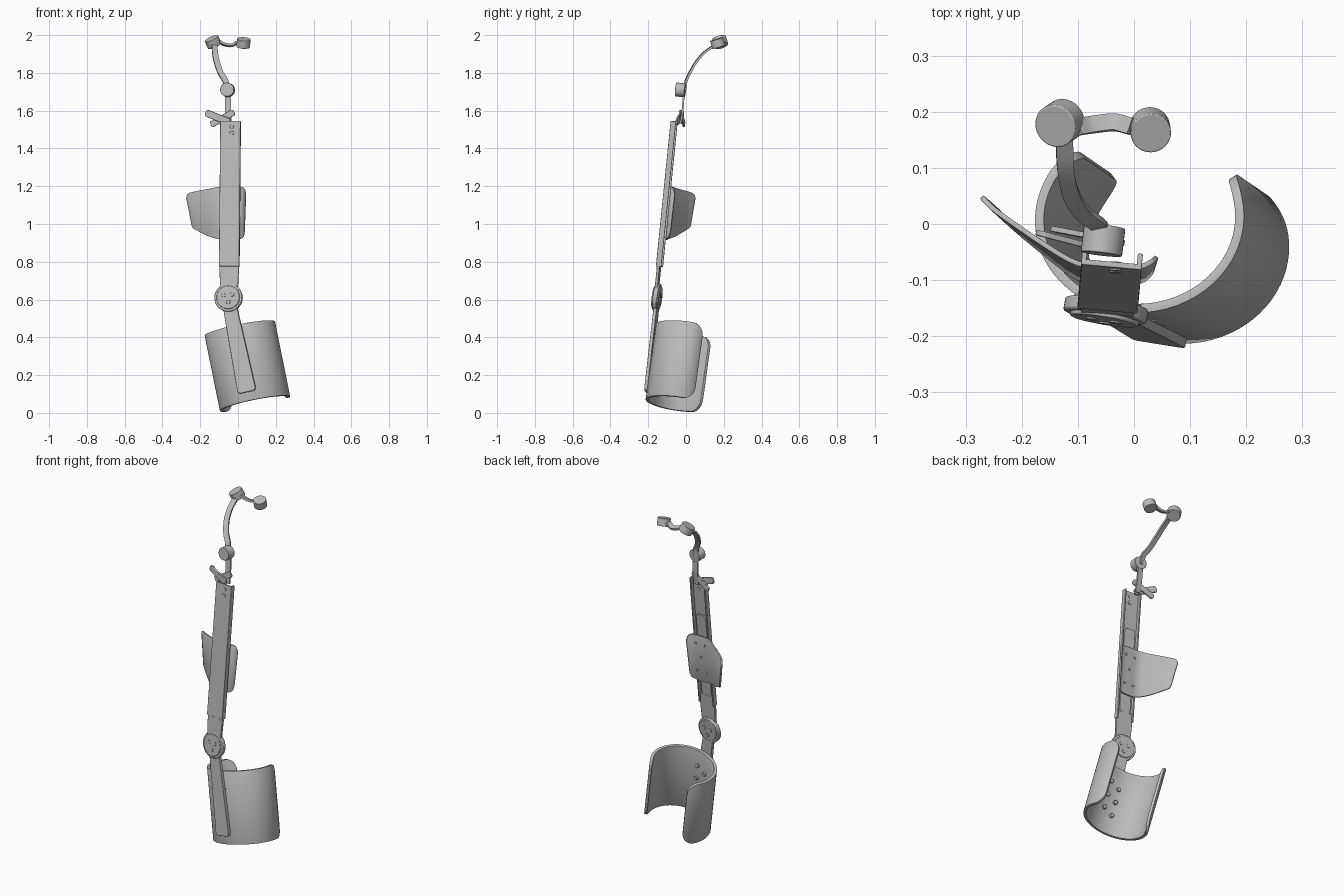
import bpy, bmesh, math
from mathutils import Vector, Matrix

cube = bpy.data.objects.get("Cube")
if cube:
    bpy.data.objects.remove(cube)

grey = bpy.data.materials.new("light_grey")
grey.use_nodes = True
grey.diffuse_color = (0.5, 0.5, 0.5, 1)
grey.node_tree.nodes["Principled BSDF"].inputs["Base Color"].default_value = (0.5, 0.5, 0.5, 1)


def frame(origin, up, front):
    """Local z along up, local -y along front."""
    z = Vector(up).normalized()
    x = (-Vector(front)).cross(z).normalized()
    y = z.cross(x)
    m = Matrix((x, y, z)).transposed().to_4x4()
    m.translation = origin
    return m


def finish(name, bm, m=Matrix(), bevel=0.0, shell=0.0):
    me = bpy.data.meshes.new(name)
    if not shell:
        bmesh.ops.recalc_face_normals(bm, faces=bm.faces)
    bm.to_mesh(me)
    bm.free()
    ob = bpy.data.objects.new(name, me)
    bpy.context.scene.collection.objects.link(ob)
    ob.matrix_world = m
    me.materials.append(grey)
    if shell:
        mod = ob.modifiers.new("Shell", 'SOLIDIFY')
        mod.thickness, mod.offset = shell, -1
    if bevel:
        mod = ob.modifiers.new("Edge", 'BEVEL')
        mod.width, mod.segments, mod.limit_method = bevel, 2, 'ANGLE'
    bpy.ops.object.select_all(action='DESELECT')
    ob.select_set(True)
    bpy.context.view_layer.objects.active = ob
    bpy.ops.object.shade_smooth_by_angle(angle=math.radians(35))
    return ob


def rounded(pts, r, steps=5):
    out = []
    pts = [Vector(p) for p in pts]
    for i, p in enumerate(pts):
        a = p + (pts[i - 1] - p).normalized() * r
        b = p + (pts[(i + 1) % len(pts)] - p).normalized() * r
        for k in range(steps + 1):
            t = k / steps
            out.append(a * (1 - t) ** 2 + p * 2 * t * (1 - t) + b * t * t)
    return out


def circle(r, cx=0, cz=0, n=32):
    return [(cx + r * math.cos(i * math.tau / n), cz + r * math.sin(i * math.tau / n)) for i in range(n)]


def slab(name, m, outline, y0, y1, bevel=0.002):
    """Outline in local xz, extruded along local y."""
    bm = bmesh.new()
    f = bm.faces.new([bm.verts.new((p[0], y0, p[1])) for p in outline])
    new = bmesh.ops.extrude_face_region(bm, geom=[f])["geom"]
    bmesh.ops.translate(bm, vec=(0, y1 - y0, 0), verts=[v for v in new if isinstance(v, bmesh.types.BMVert)])
    return finish(name, bm, m, bevel)


def sheet(name, m, columns, thickness):
    """Curved panel from (low, high) point pairs."""
    bm = bmesh.new()
    rows = [[bm.verts.new(p) for p in pair] for pair in columns]
    for a, b in zip(rows, rows[1:]):
        bm.faces.new((a[0], b[0], b[1], a[1]))
    return finish(name, bm, m, 0.002, thickness)


def spline(pts, steps=6):
    p = [Vector(q) for q in pts]
    p = [2 * p[0] - p[1]] + p + [2 * p[-1] - p[-2]]
    out = []
    for a, b, c, d in zip(p, p[1:], p[2:], p[3:]):
        for k in range(steps):
            t = k / steps
            out.append((2 * b + (c - a) * t + (2 * a - 5 * b + 4 * c - d) * t * t
                        + (3 * b - a - 3 * c + d) * t ** 3) / 2)
    return out + [p[-2]]


def ribbon(name, pts, side, width, thick):
    """Flat strap swept along a smooth path."""
    path, bm, prev = spline(pts), bmesh.new(), None
    for i, p in enumerate(path):
        t = (path[min(i + 1, len(path) - 1)] - path[max(i - 1, 0)]).normalized()
        s = Vector(side)
        s = (s - t * s.dot(t)).normalized()
        n = t.cross(s)
        ring = [bm.verts.new(p + s * a * width / 2 + n * b * thick / 2)
                for a, b in ((-1, -1), (1, -1), (1, 1), (-1, 1))]
        if prev:
            for k in range(4):
                bm.faces.new((prev[k], prev[k - 1], ring[k - 1], ring[k]))
        else:
            bm.faces.new(ring)
        prev = ring
    bm.faces.new(prev)
    return finish(name, bm)


# Calf cuff: open tilted shell with rounded wing corners
top, low = Vector((0.01, 0.01, 0.445)), Vector((0.09, -0.045, 0.05))
cuff = frame((top + low) / 2, top - low, (0, -1, 0))
half, rx, ry, corner = 0.205, 0.19, 0.17, 0.07
start, end, n = math.radians(131), math.radians(391), 64
cols = []
for i in range(n + 1):
    u = (1 - math.cos(math.pi * i / n)) / 2
    a = start + (end - start) * u
    s = min(u, 1 - u) * (end - start) * rx
    inset = corner - math.sqrt(max(0, corner ** 2 - (corner - s) ** 2)) if s < corner else 0
    x, y = rx * math.cos(a), ry * math.sin(a)
    cols.append(((x, y, inset - half), (x, y, half - inset)))
sheet("calf_cuff", cuff, cols, 0.016)

# Lower strut lying on the cuff
strut = frame((0.048, -0.207, 0.11), (-0.1, 0.055, 0.5), (-0.16, -1, 0))
slab("lower_strut", strut,
     rounded([(-0.05, 0), (0.05, 0), (0.036, 0.5), (-0.036, 0.5)], 0.022), -0.008, 0.01)
for row in range(3):
    for x in (-0.025, 0.03):
        slab("cuff_rivet", strut, circle(0.012, x, 0.08 + row * 0.085 + x * 0.5, 16), 0.01, 0.036)

# Knee joint: stacked discs with three screws on both faces
knee = frame((-0.05, -0.153, 0.61), (0, 0.12, 1), (-0.16, -1, 0))
slab("knee_disc", knee, circle(0.075, n=48), -0.013, 0.012, 0.004)
slab("knee_cap", knee, circle(0.062, n=48), -0.02, 0.018, 0.003)
for k in range(3):
    a = k * math.tau / 3 + 0.6
    slab("knee_screw", knee, circle(0.011, 0.026 * math.cos(a), 0.026 * math.sin(a), 16), -0.023, 0.021, 0.001)

# Thigh bar: open channel with a neck running down to the knee
foot, head = Vector((-0.047, -0.150, 0.775)), Vector((-0.04, -0.072, 1.545))
bar = frame(foot, head - foot, (-0.09, -1, 0))
length, w = (head - foot).length, 0.054
slab("bar_web", bar, [(-w, 0), (w, 0), (w, length), (-w, length)], -0.005, 0.005)
for sx in (-1, 1):
    x0, x1 = sorted((sx * w, sx * (w - 0.009)))
    slab("bar_flange", bar, [(x0, 0), (x1, 0), (x1, length), (x0, length)], 0.0, 0.024)
slab("bar_slide", bar, rounded([(-0.035, 0.04), (0.035, 0.04), (0.035, 0.55), (-0.035, 0.55)], 0.02), 0.004, 0.014)
slab("knee_neck", bar, rounded([(-0.045, -0.17), (0.045, -0.17), (0.054, 0.05), (-0.054, 0.05)], 0.01), 0.0, 0.015)
for z in (0.03, 0.065):
    slab("bar_screw", bar, circle(0.011, 0.008, length - z, 16), -0.008, 0.008, 0.001)

# Thigh pad wrapping round to the model's right
pad = frame((-0.04, -0.094, 1.06), (0, 0.095, 1), (0, -1, 0))
high = [(-0.235, 0.132, 0.09), (-0.228, 0.122, 0.11), (-0.205, 0.1, 0.119), (-0.12, 0.04, 0.13), (-0.06, 0.006, 0.138),
        (0, 0, 0.14), (0.05, 0, 0.138), (0.075, 0.012, 0.13), (0.084, 0.024, 0.1)]
lows = [(-0.208, 0.122, -0.05), (-0.2, 0.114, -0.072), (-0.18, 0.095, -0.085), (-0.12, 0.048, -0.12), (-0.06, 0.006, -0.14),
        (0, 0, -0.145), (0.05, 0, -0.14), (0.07, 0.012, -0.128), (0.077, 0.02, -0.1)]
sheet("thigh_pad", pad, list(zip(spline(lows, 3), spline(high, 3))), 0.009)
for x, z in ((-0.03, 0.09), (0.03, 0.09), (0, 0.01), (-0.03, -0.08), (0.03, -0.08)):
    slab("pad_rivet", pad, circle(0.007, x, z, 12), 0.004, 0.013, 0.001)

# Crossed bracket plates and link above the bar
for name, p, q, r in (("bracket_outer", (-0.155, -0.02, 1.583), (-0.06, -0.045, 1.545), 0.019),
                      ("bracket_inner", (-0.13, -0.012, 1.533), (-0.035, -0.03, 1.585), 0.017)):
    p, q = Vector(p), Vector(q)
    m = frame(p, q - p, (-0.25, -1, 0))
    d = (q - p).length
    slab(name, m, rounded([(-r, -r), (r, -r), (r, d + r), (-r, d + r)], r * 0.8), -0.005, 0.005)
ribbon("hip_link", [(-0.05, -0.03, 1.53), (-0.052, -0.018, 1.6), (-0.055, -0.012, 1.7)], (1, 0, 0), 0.032, 0.01)

# Swivel drum, curved arm and hip drums
slab("swivel_drum", frame((-0.055, -0.028, 1.71), (0, 0.08, 1), (-0.12, -1, 0.1)), circle(0.037), -0.026, 0.024)
ribbon("curved_arm", [(-0.06, -0.008, 1.7), (-0.066, 0.0, 1.755), (-0.092, 0.02, 1.8), (-0.113, 0.055, 1.86),
                      (-0.122, 0.1, 1.91), (-0.124, 0.15, 1.945)], (1, 0.15, 0), 0.03, 0.012)
for name, c, axis, r in (("hip_drum_outer", (-0.132, 0.18, 1.963), (-0.4, -0.25, 0.9), 0.039),
                         ("hip_drum_inner", (0.029, 0.168, 1.958), (0.05, -0.3, 0.93), 0.036)):
    slab(name, frame(c, (0, 1, 0.3), axis), circle(r), -0.022, 0.022)
ribbon("hip_strap", [(-0.1, 0.173, 1.968), (-0.075, 0.177, 1.952), (-0.035, 0.181, 1.946), (-0.005, 0.174, 1.962)],
       (0, 1, -0.3), 0.03, 0.012)
